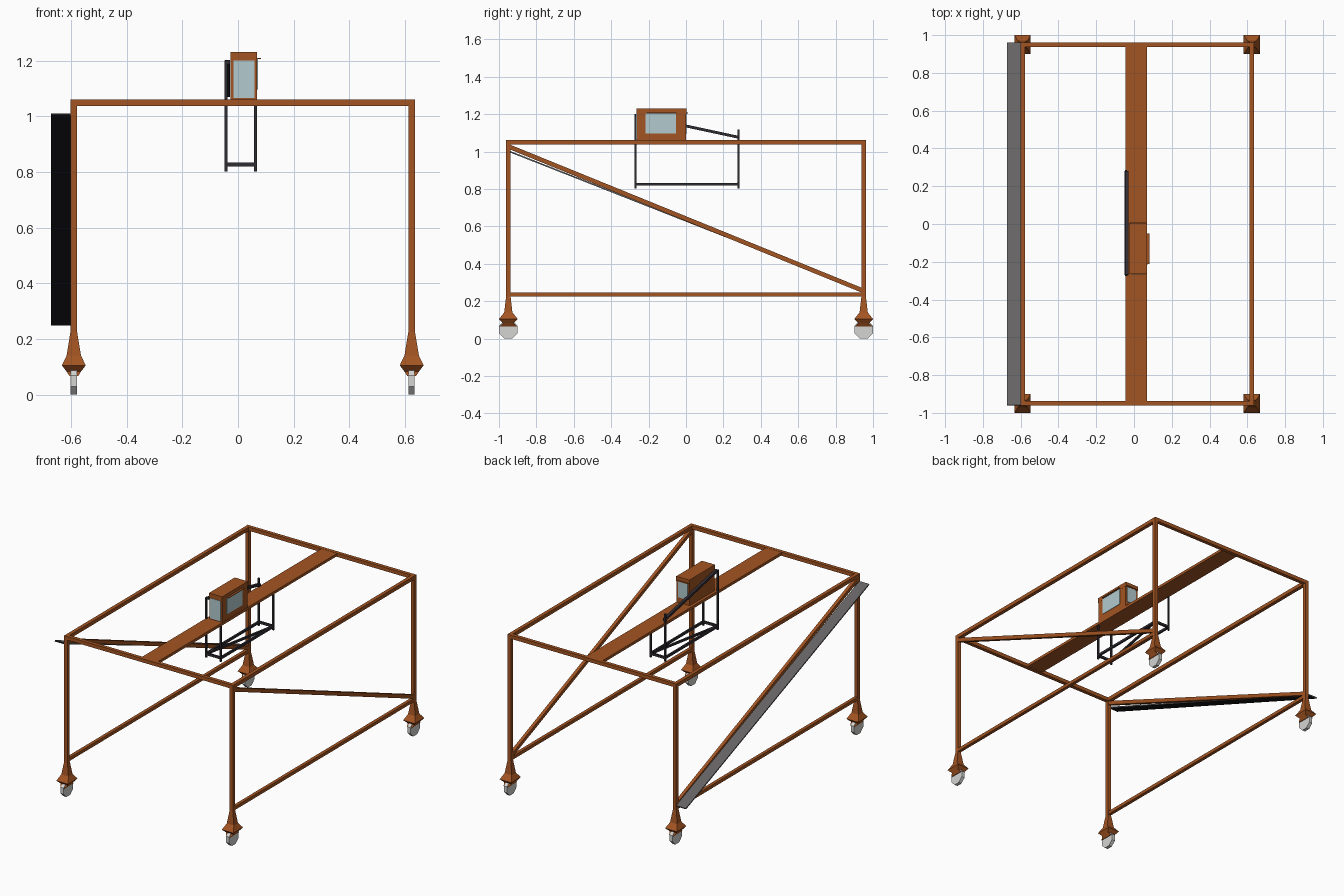
import bpy, bmesh, math
from mathutils import Vector, Matrix

if "Cube" in bpy.data.objects:
    bpy.data.objects.remove(bpy.data.objects["Cube"])


def mat(name, r, g, b):
    m = bpy.data.materials.new(name)
    m.diffuse_color = (r, g, b, 1)
    m.use_nodes = True
    m.node_tree.nodes["Principled BSDF"].inputs["Base Color"].default_value = m.diffuse_color
    return m


RUST = mat("rust_orange_paint", 0.37, 0.09, 0.016)
DARK = mat("dark_steel", 0.03, 0.025, 0.032)
GLASS = mat("pale_blue_glass", 0.45, 0.60, 0.63)
WHEEL = mat("light_grey_wheel", 0.66, 0.66, 0.65)
PLATE = mat("grey_plate", 0.13, 0.125, 0.125)
BLACK = mat("black_underside", 0.012, 0.010, 0.013)


def finish(name, bm, *mats):
    bmesh.ops.recalc_face_normals(bm, faces=bm.faces)
    me = bpy.data.meshes.new(name)
    bm.to_mesh(me)
    bm.free()
    for m in mats:
        me.materials.append(m)
    ob = bpy.data.objects.new(name, me)
    bpy.context.collection.objects.link(ob)
    return ob


def box(name, lo, hi, m):
    lo, hi = Vector(lo), Vector(hi)
    bm = bmesh.new()
    bmesh.ops.create_cube(bm, size=1, matrix=Matrix.Translation((lo + hi) / 2)
                          @ Matrix.Diagonal((*(hi - lo), 1)))
    return finish(name, bm, m)


def bar(name, a, b, w, h, *mats):
    """Square bar between two points, w across and h high."""
    a, b = Vector(a), Vector(b)
    d = b - a
    rot = d.to_track_quat('Y', 'Z').to_matrix().to_4x4()
    bm = bmesh.new()
    bmesh.ops.create_cube(bm, size=1, matrix=Matrix.Translation((a + b) / 2) @ rot
                          @ Matrix.Diagonal((w, d.length, h, 1)))
    return finish(name, bm, *mats)


def loft(name, cx, cy, sections, m):
    """Stack of rectangles (z, half x, half y)."""
    bm = bmesh.new()
    rings = [[bm.verts.new((cx + sx * hx, cy + sy * hy, z))
              for sx, sy in ((-1, -1), (1, -1), (1, 1), (-1, 1))] for z, hx, hy in sections]
    for r, s in zip(rings, rings[1:]):
        for i in range(4):
            j = (i + 1) % 4
            bm.faces.new((r[i], r[j], s[j], s[i]))
    bm.faces.new(rings[0])
    bm.faces.new(rings[-1])
    return finish(name, bm, m)


XL, XR, Y, T = -0.59, 0.624, 0.95, 0.024
MOUNT = [(0.225, 0.012, 0.012), (0.14, 0.026, 0.022), (0.105, 0.043, 0.05),
         (0.083, 0.026, 0.028), (0.066, 0.015, 0.048)]

# Side frames, wheel mounts and wheels
for side, x in (("left", XL), ("right", XR)):
    for end, y in (("front", -Y), ("back", Y)):
        tag = f"{side}_{end}"
        box(f"{tag}_leg", (x - T / 2, y - T / 2, 0.2), (x + T / 2, y + T / 2, 1.05), RUST)
        loft(f"{tag}_wheel_mount", x, y, MOUNT, RUST)
        bm = bmesh.new()
        bmesh.ops.create_cone(bm, cap_ends=True, segments=8, radius1=0.053, radius2=0.053,
                              depth=0.022, matrix=Matrix.Translation((x, y, 0.049))
                              @ Matrix.Rotation(math.pi / 2, 4, 'Y')
                              @ Matrix.Rotation(math.pi / 8, 4, 'Z'))
        finish(f"{tag}_wheel", bm, WHEEL)
    bar(f"{side}_top_beam", (x, -Y, 1.049), (x, Y, 1.049), T, T, RUST)
    bar(f"{side}_bottom_beam", (x, -Y, 0.237), (x, Y, 0.237), T * .9, T * .9, RUST)
    bar(f"{side}_diagonal_brace", (x, -Y, 1.028), (x, Y, 0.255), T * .9, T, RUST)

# Cross beams and central runway
for end, y in (("front", -Y), ("back", Y)):
    box(f"{end}_cross_beam", (XL - T / 2, y - T / 2, 1.037), (XR + T / 2, y + T / 2, 1.061), RUST)
box("runway_plank", (-0.046, -0.955, 1.042), (0.07, 0.955, 1.06), RUST)

# Sloped plate along the left brace, black below
chute = bar("sloped_side_plate", (-0.636, -0.96, 1.007), (-0.636, 0.96, 0.252),
            0.072, 0.008, PLATE, BLACK)
for p in chute.data.polygons:
    if p.normal.z < -0.5 or p.normal.y < -0.5:
        p.material_index = 1

# Operator cab with windows and awnings
box("cab_body", (-0.027, -0.262, 1.058), (0.068, 0.0, 1.205), RUST)
box("cab_roof", (-0.027, -0.265, 1.2), (0.069, 0.004, 1.231), RUST)
box("cab_front_window", (-0.017, -0.267, 1.066), (0.06, -0.26, 1.2), GLASS)
box("cab_back_window", (-0.014, -0.002, 1.095), (0.056, 0.003, 1.2), GLASS)
box("cab_side_window", (0.066, -0.217, 1.097), (0.071, -0.053, 1.205), GLASS)
box("cab_side_awning", (0.066, -0.212, 1.205), (0.082, -0.05, 1.209), RUST)
box("cab_back_awning", (-0.02, 0.0, 1.205), (0.06, 0.01, 1.209), RUST)

# Hanging dark steel frame
LX, RX, FY, BY = -0.043, 0.063, -0.27, 0.28
for tag, x, y, top in (("left_front", LX, FY, 1.2), ("left_back", LX, BY, 1.118),
                       ("right_front", RX, FY, 1.045), ("right_back", RX, BY, 1.045)):
    box(f"{tag}_hanger", (x - .005, y - .005, 0.802), (x + .005, y + .005, top), DARK)
for tag, x in (("left", LX), ("right", RX)):
    bar(f"{tag}_hanger_rail", (x, FY, 0.826), (x, BY, 0.826), 0.012, 0.015, DARK)
for tag, y in (("front", FY), ("back", BY)):
    box(f"{tag}_hanger_crossbar", (LX, y - .006, 0.819), (RX, y + .006, 0.834), DARK)
bar("hanger_diagonal", (LX, FY, 0.826), (RX, BY, 0.826), 0.012, 0.013, DARK)
bar("cab_side_sloped_bar", (-0.037, FY, 1.195), (-0.037, BY, 1.077), 0.018, 0.015, DARK)
